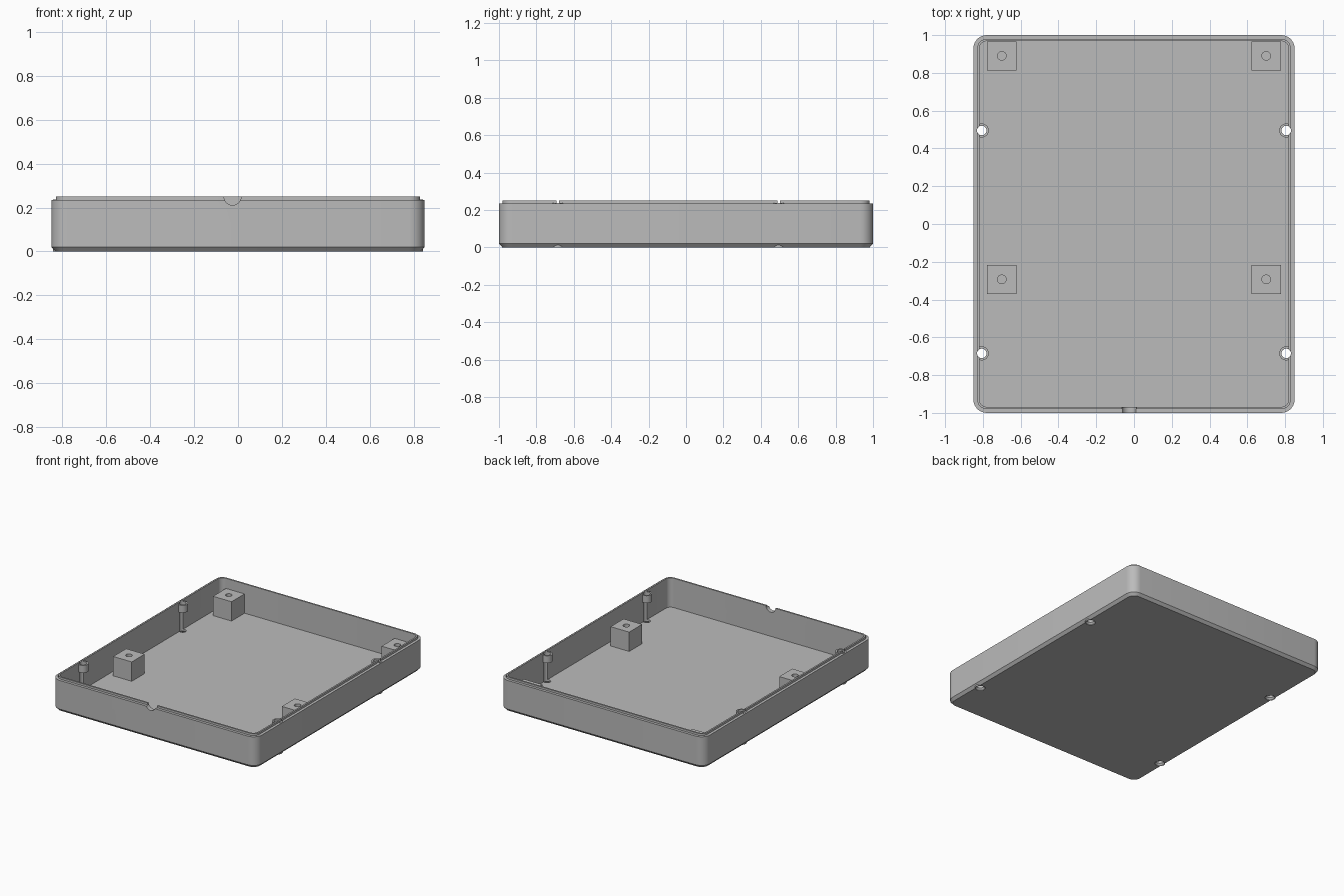
import bpy, bmesh, math

if "Cube" in bpy.data.objects:
    bpy.data.objects.remove(bpy.data.objects["Cube"], do_unlink=True)

HALF_X, HALF_Y, CORNER = 0.85, 1.0, 0.07
FLOOR, SHOULDER, RIM = 0.03, 0.235, 0.25

grey = bpy.data.materials.new("plain grey")
grey.use_nodes = True
colour = (0.5, 0.5, 0.5, 1)
grey.diffuse_color = colour
grey.node_tree.nodes["Principled BSDF"].inputs["Base Color"].default_value = colour


def finish(bm, name):
    bmesh.ops.recalc_face_normals(bm, faces=bm.faces)
    mesh = bpy.data.meshes.new(name)
    bm.to_mesh(mesh)
    bm.free()
    mesh.materials.append(grey)
    obj = bpy.data.objects.new(name, mesh)
    bpy.context.collection.objects.link(obj)
    return obj


def loft(name, rings):
    """Skin a list of closed rings of points and cap both ends."""
    bm = bmesh.new()
    loops = [[bm.verts.new(p) for p in ring] for ring in rings]
    n = len(loops[0])
    for a, b in zip(loops, loops[1:]):
        for i in range(n):
            j = (i + 1) % n
            bm.faces.new((a[i], a[j], b[j], b[i]))
    bm.faces.new(loops[0])
    bm.faces.new(loops[-1])
    return finish(bm, name)


def rounded_ring(inset, z, steps=8):
    r = CORNER - inset
    ring = []
    for k, (sx, sy) in enumerate([(1, 1), (-1, 1), (-1, -1), (1, -1)]):
        for i in range(steps + 1):
            a = math.pi / 2 * (k + i / steps)
            ring.append((sx * (HALF_X - CORNER) + r * math.cos(a),
                         sy * (HALF_Y - CORNER) + r * math.sin(a), z))
    return ring


def turned(name, x, y, profile, sides=32):
    """Round part from (radius, z) pairs."""
    return loft(name, [[(x + r * math.cos(2 * math.pi * i / sides),
                         y + r * math.sin(2 * math.pi * i / sides), z)
                        for i in range(sides)] for r, z in profile])


def block(name, x, y, half, z0, z1):
    return loft(name, [[(x + sx * half, y + sy * half, z)
                        for sx, sy in ((-1, -1), (1, -1), (1, 1), (-1, 1))]
                       for z in (z0, z1)])


def combine(target, other, operation):
    mod = target.modifiers.new(operation, 'BOOLEAN')
    mod.operation, mod.object, mod.solver = operation, other, 'EXACT'
    bpy.ops.object.select_all(action='DESELECT')
    bpy.context.view_layer.objects.active = target
    target.select_set(True)
    bpy.ops.object.modifier_apply(modifier=mod.name)
    bpy.data.objects.remove(other, do_unlink=True)


# Open tray: chamfered base, walls, stepped lip and inner floor
tray = loft("tray", [rounded_ring(i, z) for i, z in (
    (0.018, 0), (0, 0.02), (0, SHOULDER), (0.02, SHOULDER),
    (0.02, RIM), (0.032, RIM), (0.032, FLOOR))])

# Screw bosses at the top of the side walls, collars at the base
spots = [(s * 0.806, y) for s in (-1, 1) for y in (0.495, -0.685)]
for x, y in spots:
    combine(tray, turned("boss", x, y, [(0.037, 0.182), (0.037, 0.237)]), 'UNION')
    combine(tray, turned("collar", x, y, [(0.037, 0), (0.037, 0.028)]), 'UNION')

# Countersunk screw holes right through
for x, y in spots:
    combine(tray, turned("screw_hole", x, y, [
        (0.034, -0.01), (0.034, 0.004), (0.025, 0.016), (0.025, 0.3)]), 'DIFFERENCE')

# Half-round cable notch in the front lip
notch = turned("cable_notch", 0, 0, [(0.039, -0.1), (0.039, 0.1)])
for v in notch.data.vertices:
    x, y, z = v.co
    v.co = (x - 0.025, z - HALF_Y, y + RIM)
bm = bmesh.new()
bm.from_mesh(notch.data)
bmesh.ops.recalc_face_normals(bm, faces=bm.faces)
bm.to_mesh(notch.data)
bm.free()
combine(tray, notch, 'DIFFERENCE')

# Square mounting posts with blind holes
posts = []
for side, sx in (("left", 1), ("right", -1)):
    for end, y in (("back", 0.89), ("front", -0.293)):
        post = block(f"mounting_post_{end}_{side}", sx * 0.7, y, 0.077, FLOOR - 0.005, 0.175)
        combine(post, turned("post_hole", sx * 0.7, y,
                             [(0.023, 0.06), (0.023, 0.2)]), 'DIFFERENCE')
        posts.append(post)

# Smooth the rounded surfaces and keep the edges sharp
for obj in [tray] + posts:
    bpy.ops.object.select_all(action='DESELECT')
    bpy.context.view_layer.objects.active = obj
    obj.select_set(True)
    bpy.ops.object.shade_smooth_by_angle(angle=math.radians(30))
